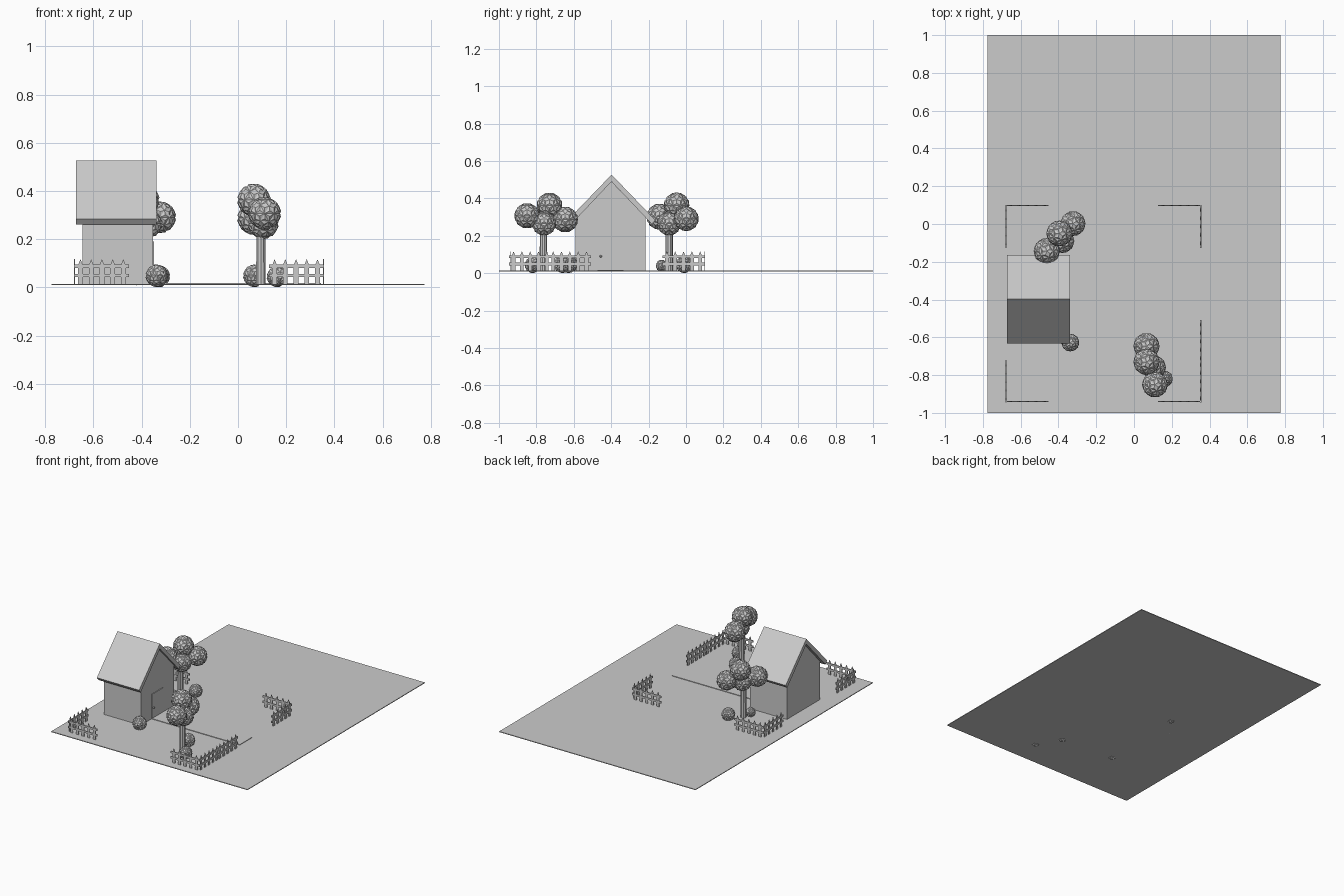
import bpy, bmesh, math
from mathutils import Vector, Matrix

if "Cube" in bpy.data.objects:
    bpy.data.objects.remove(bpy.data.objects["Cube"])

# The whole model is one plain grey
grey = bpy.data.materials.new("plain_grey")
grey.diffuse_color = (0.6, 0.6, 0.6, 1)
grey.use_nodes = True
grey.node_tree.nodes["Principled BSDF"].inputs["Base Color"].default_value = grey.diffuse_color


def finish(name, bm):
    bmesh.ops.recalc_face_normals(bm, faces=bm.faces)
    me = bpy.data.meshes.new(name)
    bm.to_mesh(me)
    bm.free()
    me.materials.append(grey)
    ob = bpy.data.objects.new(name, me)
    bpy.context.collection.objects.link(ob)
    return ob


def add_box(bm, lo, hi):
    lo, hi = Vector(lo), Vector(hi)
    m = Matrix.Translation((lo + hi) / 2) @ Matrix.Diagonal((*(hi - lo), 1))
    bmesh.ops.create_cube(bm, size=1, matrix=m)


def box(name, lo, hi):
    bm = bmesh.new()
    add_box(bm, lo, hi)
    return finish(name, bm)


def add_prism(bm, points, extrude):
    f = bm.faces.new([bm.verts.new(p) for p in points])
    r = bmesh.ops.extrude_face_region(bm, geom=[f])
    vs = [g for g in r["geom"] if isinstance(g, bmesh.types.BMVert)]
    bmesh.ops.translate(bm, verts=vs, vec=extrude)


# Ground slab and path to the gate
G = 0.014
box("ground", (-0.775, -1, 0.009), (0.775, 1, G))
box("path", (-0.35, -0.472, G - 0.002), (0.345, -0.335, G + 0.004))

# House: gabled walls and a folded roof slab, both extruded along x
C = -0.404
bm = bmesh.new()
wall = [(-0.187, G - 0.002), (0.187, G - 0.002), (0.187, 0.302), (0, 0.494), (-0.187, 0.302)]
add_prism(bm, [(-0.645, C + y, z) for y, z in wall], (0.292, 0, 0))
finish("house_walls", bm)

bm = bmesh.new()
roof = [(0, 0.527), (0.234, 0.284), (0.216, 0.261), (0, 0.49), (-0.216, 0.261), (-0.234, 0.284)]
add_prism(bm, [(-0.672, C + 0.006 + y, z) for y, z in roof], (0.334, 0, 0))
finish("roof", bm)

# Door and knob on the gable end
box("door", (-0.356, -0.47, G), (-0.348, -0.348, 0.19))
bm = bmesh.new()
bmesh.ops.create_icosphere(bm, subdivisions=1, radius=0.007,
                           matrix=Matrix.Translation((-0.344, -0.456, 0.09)))
finish("door_knob", bm)


# Leafy balls: icospheres with small raised points on each face
def leaf_ball(bm, c, r):
    b = bmesh.new()
    bmesh.ops.create_icosphere(b, subdivisions=2, radius=r * 0.98)
    bmesh.ops.poke(b, faces=b.faces[:], offset=r * 0.09)
    bmesh.ops.translate(b, verts=b.verts, vec=c)
    me = bpy.data.meshes.new("tmp")
    b.to_mesh(me)
    b.free()
    bm.from_mesh(me)
    bpy.data.meshes.remove(me)


def tree(name, x, y, balls):
    bm = bmesh.new()
    bmesh.ops.create_cone(bm, cap_ends=True, segments=10, radius1=0.021, radius2=0.019,
                          depth=0.25, matrix=Matrix.Translation((x, y, 0.135)))
    finish(name + "_trunk", bm)
    bm = bmesh.new()
    for bx, by, bz, r in balls:
        leaf_ball(bm, (bx, by, bz), r)
    finish(name + "_leaves", bm)


tree("front_tree", 0.095, -0.762, [
    (0.111, -0.85, 0.307, 0.068), (0.066, -0.73, 0.362, 0.069),
    (0.105, -0.759, 0.265, 0.064), (0.066, -0.646, 0.287, 0.069)])
tree("back_tree", -0.39, -0.09, [
    (-0.323, 0.002, 0.291, 0.066), (-0.395, -0.05, 0.363, 0.069),
    (-0.38, -0.09, 0.265, 0.064), (-0.462, -0.143, 0.302, 0.069)])

# Bushes
for i, (x, y, z, r) in enumerate([
        (-0.337, -0.628, 0.048, 0.047), (0.068, -0.66, 0.048, 0.047),
        (0.162, -0.82, 0.044, 0.043), (-0.327, -0.01, 0.046, 0.045),
        (-0.42, -0.13, 0.04, 0.032)]):
    bm = bmesh.new()
    leaf_ball(bm, (x, y, z), r)
    finish(f"bush_{i + 1}", bm)


# Picket fence panel: five pointed pickets on two rails, built along +x
def fence(name, x, y, angle):
    bm = bmesh.new()
    w, t = 0.01, 0.004
    for i in range(5):
        c = 0.024 + i * 0.0445
        prof = [(c - w, G - 0.002), (c + w, G - 0.002), (c + w, 0.092), (c, 0.117), (c - w, 0.092)]
        add_prism(bm, [(px, -t / 2, pz) for px, pz in prof], (0, t, 0))
    for z in (0.042, 0.08):
        add_box(bm, (0, -t * 0.9, z), (0.226, t * 0.9, z + 0.014))
    bmesh.ops.transform(bm, verts=bm.verts, matrix=Matrix.Translation((x, y, 0))
                        @ Matrix.Rotation(math.radians(angle), 4, 'Z'))
    finish(name, bm)


L, R, F, B = -0.678, 0.354, -0.94, 0.1
for side, x in (("left", L), ("right", R)):
    x0 = L if side == "left" else R - 0.226
    fence(f"front_{side}_fence", x0, F, 0)
    fence(f"back_{side}_fence", x0, B - 0.002, 0)
    fence(f"{side}_fence_front", x, F - 0.006, 90)
    fence(f"{side}_fence_back", x, B, -90)
fence("right_fence_middle", R, F + 0.206, 90)
